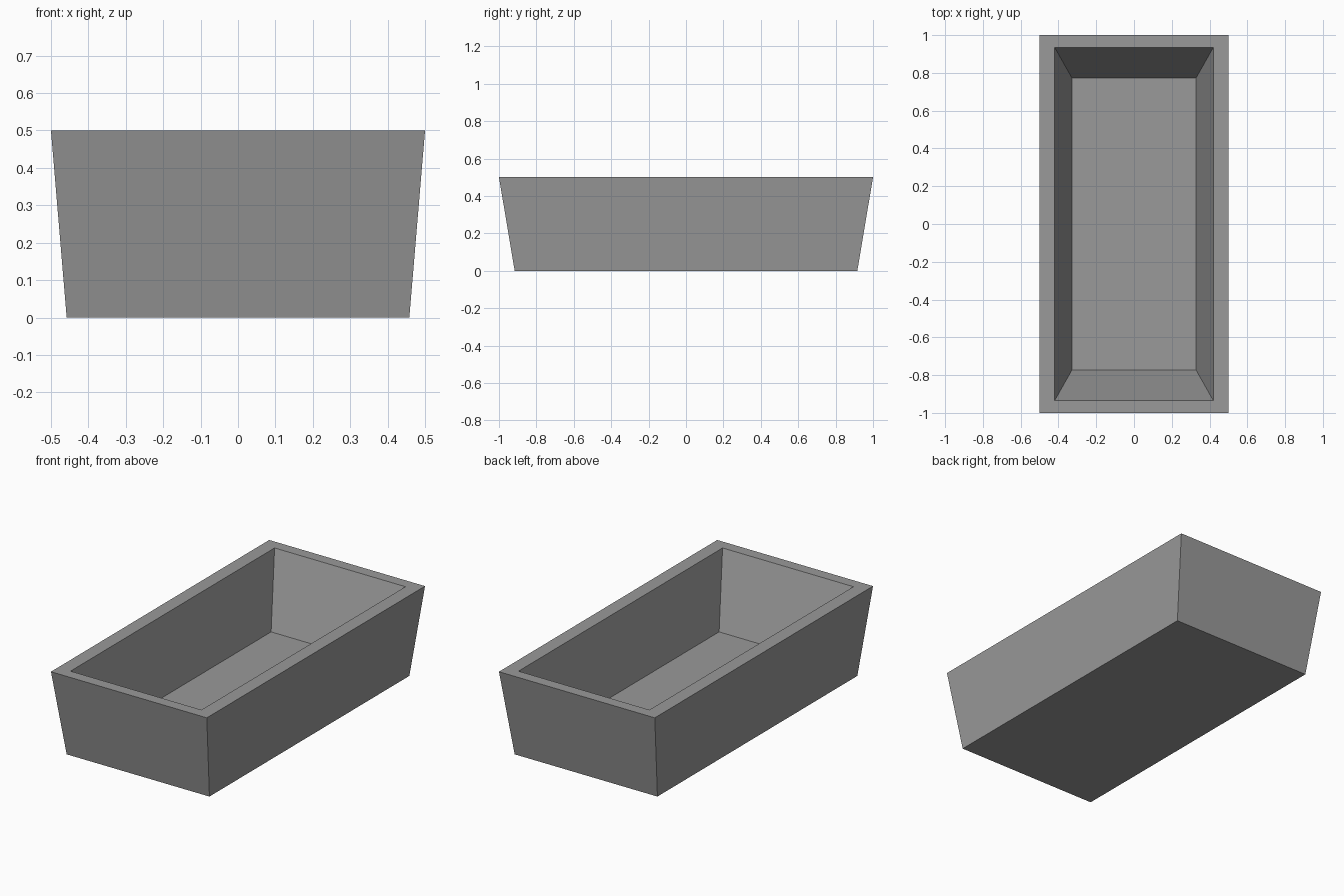
import bpy
import bmesh

if "Cube" in bpy.data.objects:
    bpy.data.objects.remove(bpy.data.objects["Cube"], do_unlink=True)

# Plain grey for the whole trough
grey = bpy.data.materials.new("grey")
grey.use_nodes = True
colour = (0.32, 0.32, 0.32, 1)
grey.diffuse_color = colour
grey.node_tree.nodes["Principled BSDF"].inputs["Base Color"].default_value = colour

bm = bmesh.new()


def ring(half_x, half_y, z):
    """Rectangle of four vertices, counter-clockwise from above."""
    corners = ((-1, -1), (1, -1), (1, 1), (-1, 1))
    return [bm.verts.new((sx * half_x, sy * half_y, z)) for sx, sy in corners]


# Tapered outside, flat rim, steeper tapered inside
rings = [
    ring(0.458, 0.916, 0),
    ring(0.5, 1, 0.5),
    ring(0.42, 0.935, 0.5),
    ring(0.328, 0.772, 0.1),
]
for lower, upper in zip(rings, rings[1:]):
    for i in range(4):
        j = (i + 1) % 4
        bm.faces.new((lower[i], lower[j], upper[j], upper[i]))

# Underside and inner floor
bm.faces.new(rings[0][::-1])
bm.faces.new(rings[-1])
bm.normal_update()

mesh = bpy.data.meshes.new("trough")
bm.to_mesh(mesh)
bm.free()
mesh.materials.append(grey)
trough = bpy.data.objects.new("trough", mesh)
bpy.context.collection.objects.link(trough)
